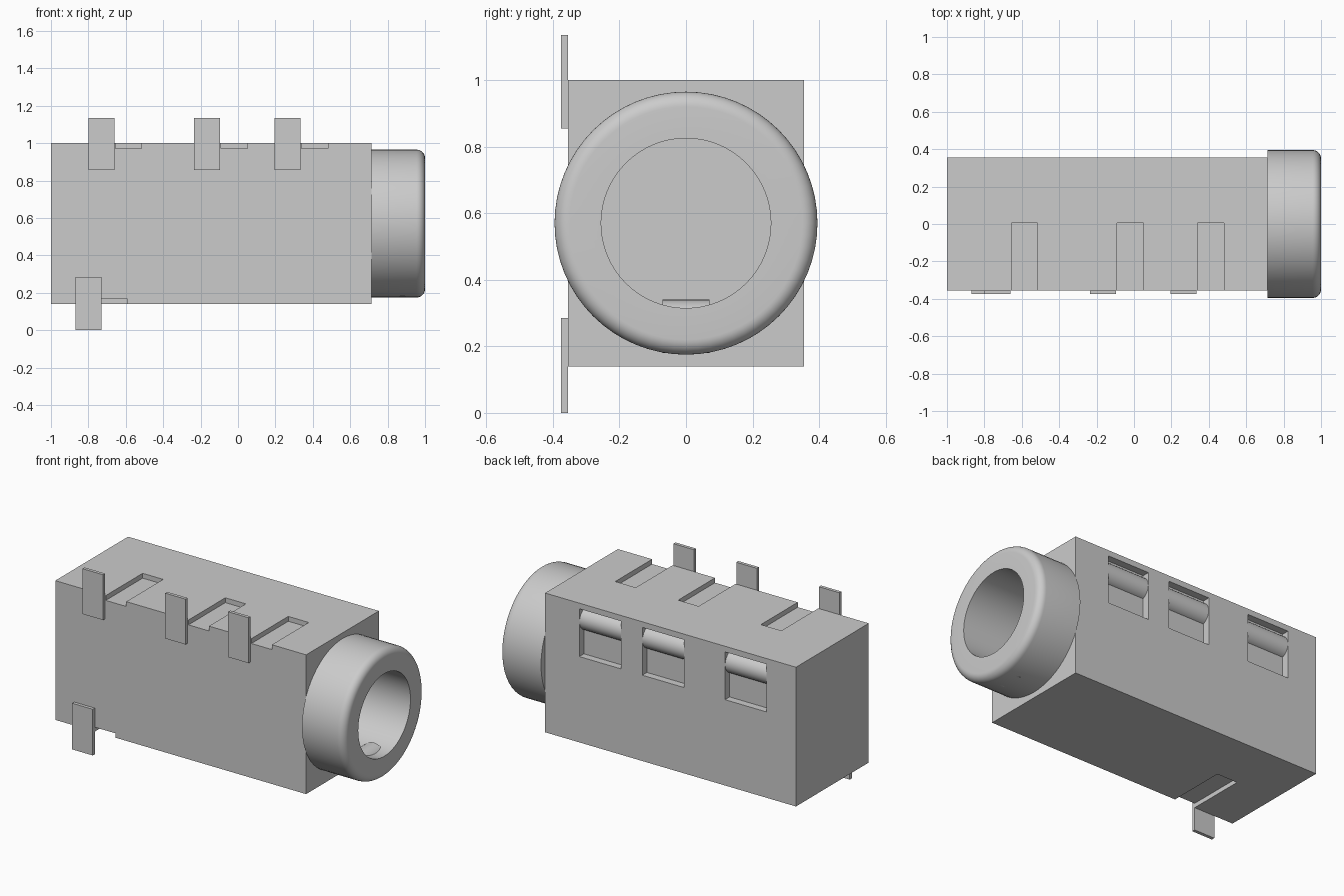
import bpy
import bmesh
from math import cos, sin, pi
from mathutils import Matrix, Vector

if "Cube" in bpy.data.objects:
    bpy.data.objects.remove(bpy.data.objects["Cube"], do_unlink=True)

grey = bpy.data.materials.new("plain grey")
grey.use_nodes = True
colour = (0.6, 0.6, 0.6, 1)
grey.diffuse_color = colour
grey.node_tree.nodes["Principled BSDF"].inputs["Base Color"].default_value = colour

AXIS_Z = 0.57
BORE = 0.255
FRONT, BACK = -0.355, 0.355
BOTTOM, TOP = 0.14, 1.0
MOUTH = 0.714


def finish(name, bm):
    bmesh.ops.recalc_face_normals(bm, faces=bm.faces)
    mesh = bpy.data.meshes.new(name)
    bm.to_mesh(mesh)
    bm.free()
    mesh.materials.append(grey)
    ob = bpy.data.objects.new(name, mesh)
    bpy.context.collection.objects.link(ob)
    return ob


def box(name, x, y, z):
    bm = bmesh.new()
    bmesh.ops.create_cube(bm, size=1)
    for v in bm.verts:
        v.co = Vector([a + (b - a) * (c + 0.5) for (a, b), c in zip((x, y, z), v.co)])
    return finish(name, bm)


def rod(name, centre, radius, length, axis, segments=64):
    bm = bmesh.new()
    turn = Matrix.Rotation(pi / 2, 4, "Y" if axis == "X" else "X")
    bmesh.ops.create_cone(bm, cap_ends=True, segments=segments, radius1=radius,
                          radius2=radius, depth=length,
                          matrix=Matrix.Translation(centre) @ turn)
    return finish(name, bm)


def smooth(ob):
    bpy.ops.object.select_all(action="DESELECT")
    ob.select_set(True)
    bpy.context.view_layer.objects.active = ob
    bpy.ops.object.shade_smooth_by_angle(angle=pi / 6)


def cut(target, cutter):
    mod = target.modifiers.new("cut", "BOOLEAN")
    mod.operation = "DIFFERENCE"
    mod.solver = "EXACT"
    mod.object = cutter
    cutter.hide_render = True
    bpy.context.view_layer.objects.active = target
    bpy.ops.object.modifier_apply(modifier=mod.name)
    bpy.data.objects.remove(cutter, do_unlink=True)


# Housing with its blind bore
body = box("housing", (-1, MOUTH), (FRONT, BACK), (BOTTOM, TOP))
cut(body, rod("bore_cutter", (0, 0, AXIS_Z), BORE, 1.6, "X"))

# Upper contacts: pin, slot in the top, window in the back with a rolled spring
for i, x in enumerate((-0.8, -0.235, 0.195), 1):
    box(f"upper_pin_{i}", (x, x + 0.14), (-0.375, FRONT), (0.855, 1.135))
    cut(body, box("slot_cutter", (x + 0.145, x + 0.285), (-0.5, 0.005), (0.97, 1.1)))
    cut(body, box("window_cutter", (x, x + 0.285), (0.31, 0.5), (0.67, 0.965)))
    roll = rod(f"spring_roll_{i}", (x + 0.1425, 0.285, 0.885), 0.07, 0.283, "X", 48)
    smooth(roll)

# Lower contact: pin, slot in the underside and bump inside the mouth
box("lower_pin", (-0.87, -0.73), (-0.375, FRONT), (0, 0.285))
cut(body, box("slot_cutter", (-0.73, -0.59), (-0.5, 0.005), (0, 0.167)))
smooth(rod("mouth_contact", (0.88, 0, 0.26), 0.08, 0.14, "Y", 48))
smooth(body)

# Round collar, turned from a ring profile with a rounded outer rim
R, fillet = 0.395, 0.045
profile = [(MOUTH, BORE), (MOUTH, R)]
profile += [(1 - fillet + fillet * sin(a), R - fillet + fillet * cos(a))
            for a in (pi / 2 * k / 8 for k in range(9))]
profile += [(1, BORE)]
bm = bmesh.new()
verts = [bm.verts.new((x, 0, AXIS_Z + r)) for x, r in profile]
edges = [bm.edges.new((verts[k - 1], verts[k])) for k in range(len(verts))]
bmesh.ops.spin(bm, geom=verts + edges, cent=(0, 0, AXIS_Z), axis=(1, 0, 0),
               angle=2 * pi, steps=64)
bmesh.ops.remove_doubles(bm, verts=bm.verts, dist=0.0001)
smooth(finish("collar", bm))
